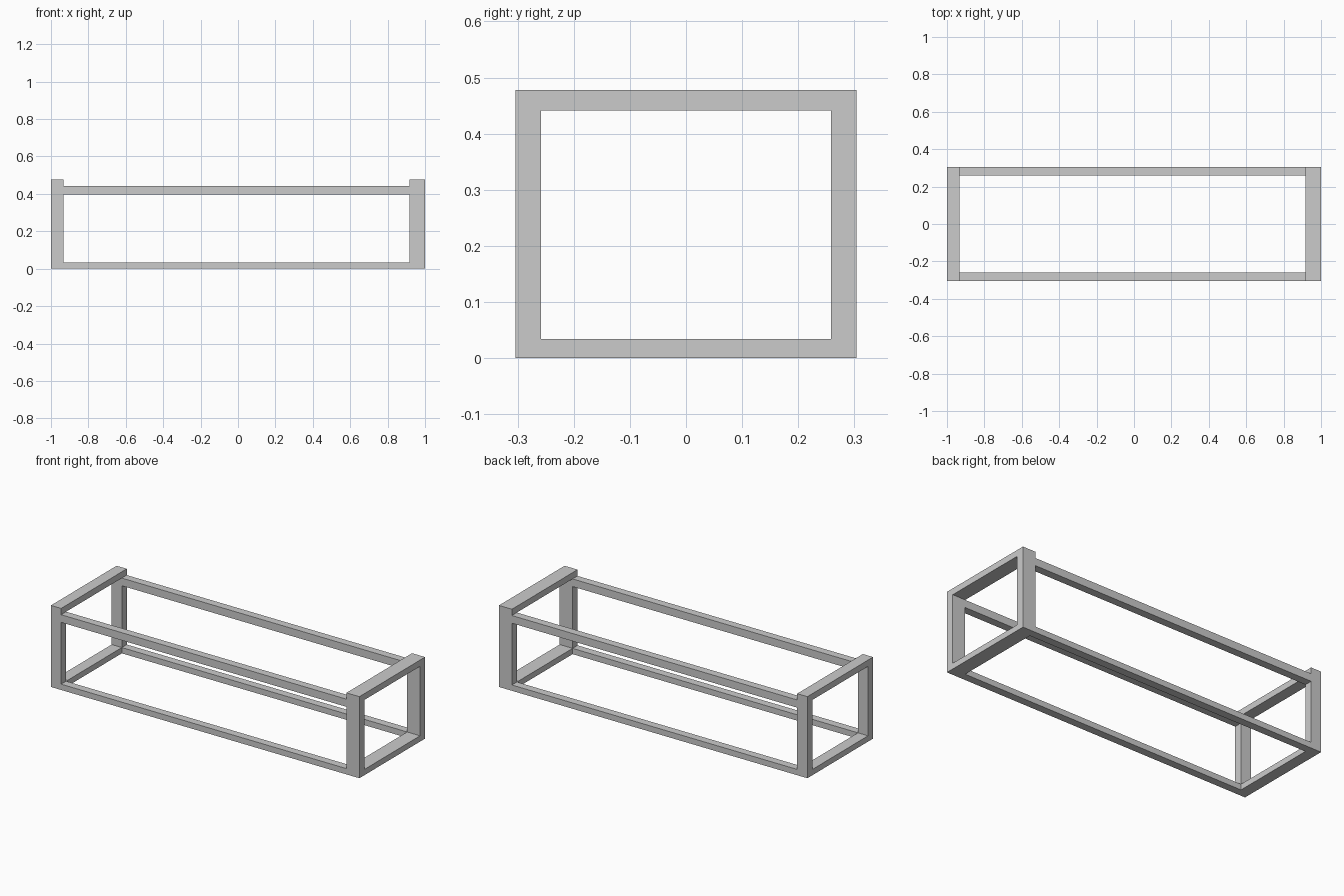
import bpy, bmesh

if "Cube" in bpy.data.objects:
    bpy.data.objects.remove(bpy.data.objects["Cube"])

HALF_Y, INNER_Y = 0.304, 0.258       # depth of the frame and its opening
TOP, RAIL_TOP, RAIL_BOT, FLOOR_H = 0.478, 0.441, 0.396, 0.034
X0, X1, X2, X3 = -1.0, -0.934, 0.916, 1.0   # left end frame, right end frame


def make_object(name, bm):
    bmesh.ops.recalc_face_normals(bm, faces=bm.faces)
    mesh = bpy.data.meshes.new(name)
    bm.to_mesh(mesh)
    bm.free()
    obj = bpy.data.objects.new(name, mesh)
    bpy.context.collection.objects.link(obj)
    return obj


def end_frame(name, xa, xb):
    """Rectangular ring in the y-z plane, extruded along x."""
    bm = bmesh.new()
    rect = lambda y, z0, z1: [bm.verts.new((xa, *p)) for p in
                              ((-y, z0), (y, z0), (y, z1), (-y, z1))]
    outer = rect(HALF_Y, 0, TOP)
    inner = rect(INNER_Y, FLOOR_H, RAIL_TOP)
    faces = [bm.faces.new((outer[i], outer[(i + 1) % 4],
                           inner[(i + 1) % 4], inner[i])) for i in range(4)]
    ext = bmesh.ops.extrude_face_region(bm, geom=faces, use_keep_orig=True)
    verts = [g for g in ext["geom"] if isinstance(g, bmesh.types.BMVert)]
    bmesh.ops.translate(bm, verts=verts, vec=(xb - xa, 0, 0))
    return make_object(name, bm)


def rail(name, side, z0, z1):
    """Long bar between the end frames, on the front (-1) or back (1)."""
    bm = bmesh.new()
    bmesh.ops.create_cube(bm, size=1)
    bmesh.ops.scale(bm, verts=bm.verts, vec=(X2 - X1, HALF_Y - INNER_Y, z1 - z0))
    bmesh.ops.translate(bm, verts=bm.verts, vec=(
        (X1 + X2) / 2, side * (HALF_Y + INNER_Y) / 2, (z0 + z1) / 2))
    return make_object(name, bm)


# End frames: posts with top and bottom crossbars
end_frame("left_end_frame", X0, X1)
end_frame("right_end_frame", X2, X3)

# Long rails at floor level and just below the top crossbars
for label, side in (("front", -1), ("back", 1)):
    rail(f"{label}_bottom_rail", side, 0, FLOOR_H)
    rail(f"{label}_top_rail", side, RAIL_BOT, RAIL_TOP)
